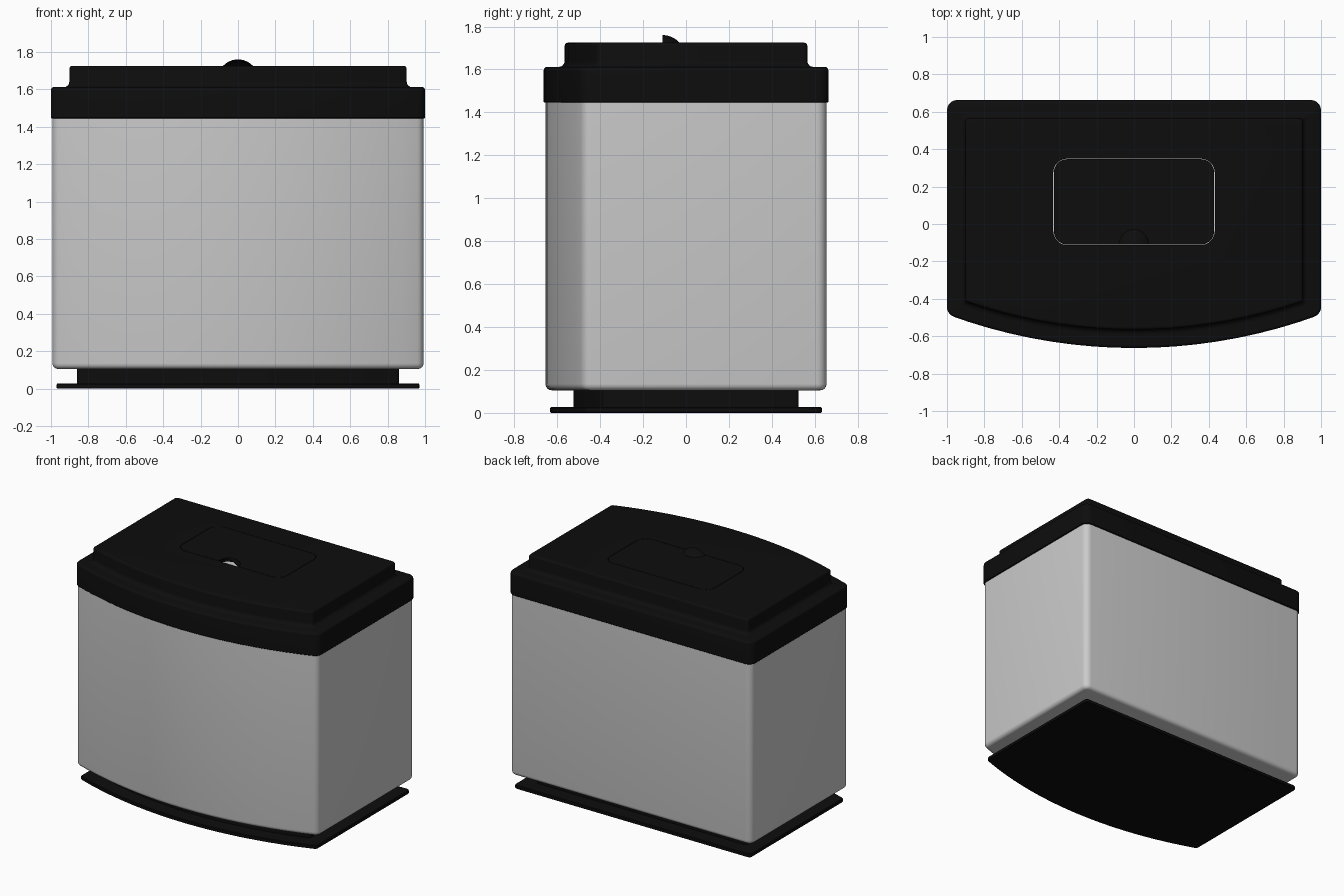
import bpy, bmesh, math
from mathutils import Vector

if "Cube" in bpy.data.objects:
    bpy.data.objects.remove(bpy.data.objects["Cube"])

black = bpy.data.materials.new("black_plastic")
black.diffuse_color = (0.004, 0.004, 0.004, 1)
black.use_nodes = True
black.node_tree.nodes["Principled BSDF"].inputs["Base Color"].default_value = black.diffuse_color


def fillet(pts, seg=5):
    """Round every (x, y, r) corner whose r > 0."""
    out = []
    for i, (x, y, r) in enumerate(pts):
        p = Vector((x, y))
        if r <= 0:
            out.append(p)
            continue
        a = (Vector(pts[i - 1][:2]) - p).normalized()
        b = (Vector(pts[(i + 1) % len(pts)][:2]) - p).normalized()
        half = a.angle(b) / 2
        c = p + (a + b).normalized() * r / math.sin(half)
        s = p + a * r / math.tan(half) - c
        e = p + b * r / math.tan(half) - c
        ang = s.angle_signed(e)
        for k in range(seg + 1):
            t = -ang * k / seg
            out.append(c + Vector((s.x * math.cos(t) - s.y * math.sin(t),
                                   s.x * math.sin(t) + s.y * math.cos(t))))
    return out


def bow_outline(d):
    """Bow-fronted plan shape, inset by d."""
    hx, yb, rad, n = 1 - d, 0.663 - d, 2.87 - d, 18
    r = max(0.055 - d, 0.02)
    pts = [(hx, yb, r), (-hx, yb, r)]
    for i in range(n + 1):
        x = -hx + 2 * hx * i / n
        pts.append((x, 2.207 - math.sqrt(rad * rad - x * x), r if i in (0, n) else 0))
    return fillet(pts)


def finish(name, bm, mat=None):
    bmesh.ops.recalc_face_normals(bm, faces=bm.faces)
    me = bpy.data.meshes.new(name)
    bm.to_mesh(me)
    bm.free()
    ob = bpy.data.objects.new(name, me)
    bpy.context.collection.objects.link(ob)
    if mat:
        me.materials.append(mat)
    return ob


def loft(name, rings, mat=None):
    """Closed solid through a list of (outline, z)."""
    bm = bmesh.new()
    loops = [[bm.verts.new((p.x, p.y, z)) for p in o] for o, z in rings]
    for a, b in zip(loops, loops[1:]):
        for i in range(len(a)):
            bm.faces.new((a[i - 1], a[i], b[i], b[i - 1]))
    bm.faces.new(loops[0])
    bm.faces.new(loops[-1])
    return finish(name, bm, mat)


def select(ob):
    bpy.ops.object.select_all(action='DESELECT')
    ob.select_set(True)
    bpy.context.view_layer.objects.active = ob


def bow_loft(name, profile, mat=None):
    return loft(name, [(bow_outline(d), z) for d, z in profile], mat)


def arc(cd, cz, r, a0, a1, n=4):
    """Profile arc in (inset, z) space, angles in degrees."""
    return [(cd + r * math.cos(math.radians(a0 + (a1 - a0) * i / n)),
             cz + r * math.sin(math.radians(a0 + (a1 - a0) * i / n))) for i in range(n + 1)]


# Base plate, plinth and bin body
plate = bow_loft("base_plate", [(0.035, 0), (0.03, 0.004), (0.03, 0.022), (0.034, 0.027)], black)
plinth = bow_loft("plinth", [(0.138, 0.02), (0.138, 0.115)], black)
body = bow_loft("bin_body", arc(0.038, 0.135, 0.03, 270, 180) + [(0.008, 1.57)])

# Hollow stepped lid: inside surface, bottom rim, then outside surface
lid = bow_loft("lid", [(0.12, 1.705), (0.12, 1.595), (0.012, 1.595), (0.012, 1.445), (0.004, 1.445),
                       (0.0, 1.449)] + arc(0.016, 1.596, 0.016, 180, 90)
               + arc(0.07, 1.64, 0.028, 270, 360) + arc(0.113, 1.71, 0.015, 180, 90), black)

# Opening for the flap
X, Y0, Y1, R = 0.432, -0.113, 0.35, 0.075
hole = loft("flap_cutter", [(fillet([(X, Y1, R), (-X, Y1, R), (-X, Y0, R), (X, Y0, R)]), z)
                            for z in (1.65, 1.8)])
hole.hide_render = True
mod = lid.modifiers.new("opening", 'BOOLEAN')
mod.object, mod.operation, mod.solver = hole, 'DIFFERENCE', 'EXACT'
select(lid)
bpy.ops.object.modifier_apply(modifier=mod.name)
bpy.data.objects.remove(hole)

# Flap with a finger notch in its front edge
g = 0.003
x, y0, y1, r = X - g, Y0 + g, Y1 - g, R - g
notch = [(-0.074 * math.cos(math.pi * i / 12), y0 + 0.068 * math.sin(math.pi * i / 12), 0)
         for i in range(13)]
flap_shape = fillet([(x, y1, r), (-x, y1, r), (-x, y0, r)] + notch + [(x, y0, r)])
flap = loft("flap", [(flap_shape, 1.708), (flap_shape, 1.725)], black)

# Half-dome hood over the notch
bm = bmesh.new()
bmesh.ops.create_uvsphere(bm, u_segments=64, v_segments=48, radius=0.109)
bmesh.ops.translate(bm, verts=bm.verts, vec=(0, y0, 1.651))
for co, no in (((0, 0, 1.722), (0, 0, -1)), ((0, y0, 0), (0, -1, 0))):
    bmesh.ops.bisect_plane(bm, geom=bm.verts[:] + bm.edges[:] + bm.faces[:],
                           plane_co=co, plane_no=no, clear_outer=True)
hood = finish("flap_hood", bm, black)
solid = hood.modifiers.new("thickness", 'SOLIDIFY')
solid.thickness, solid.offset = 0.006, -1
select(hood)
bpy.ops.object.modifier_apply(modifier=solid.name)

for ob in (plate, plinth, body, lid, flap, hood):
    select(ob)
    bpy.ops.object.shade_smooth_by_angle(angle=math.radians(35))
